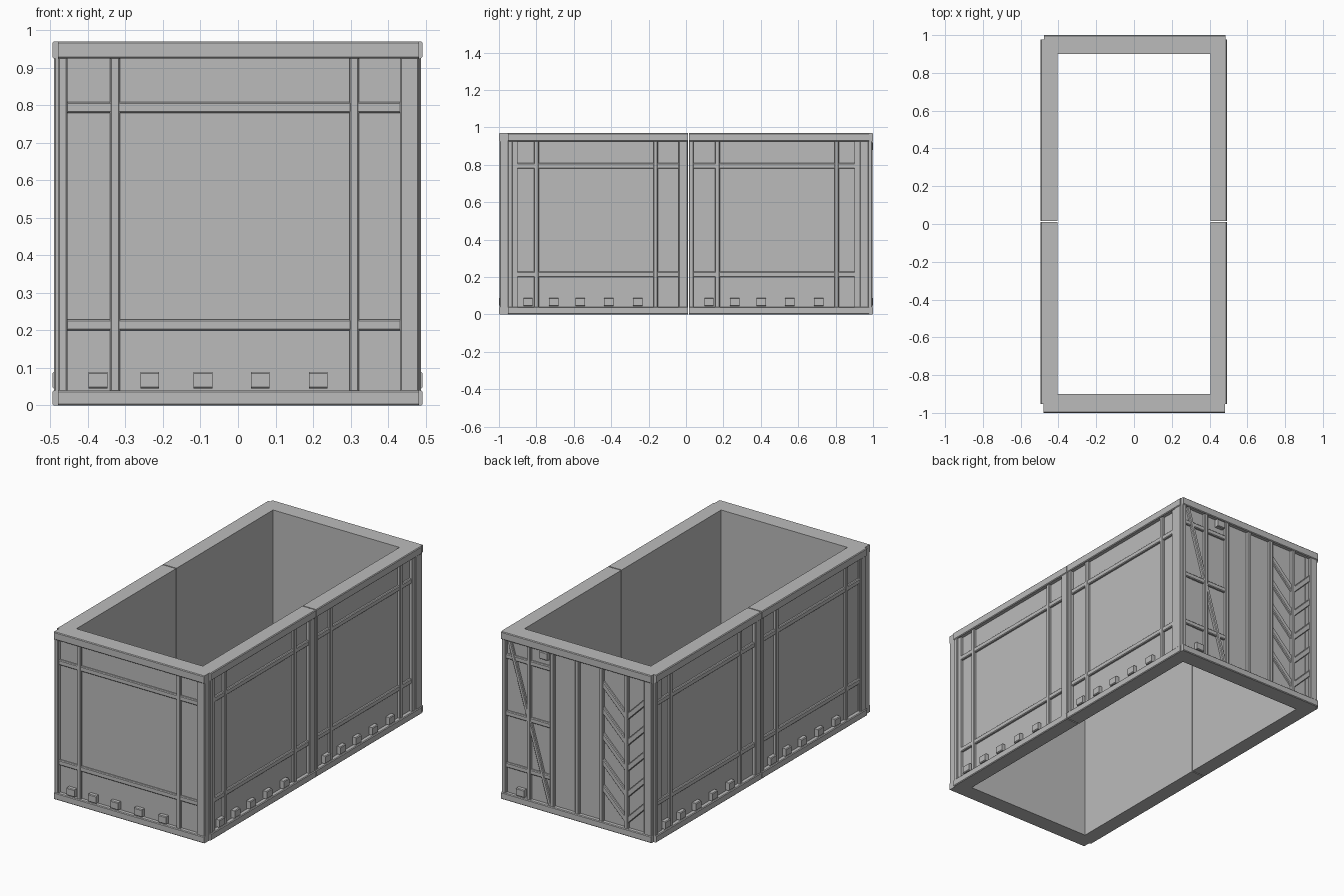
import bpy, bmesh
from math import pi
from mathutils import Vector

cube = bpy.data.objects.get("Cube")
if cube:
    bpy.data.objects.remove(cube)

grey = bpy.data.materials.new("plain_grey")
grey.use_nodes = True
grey.diffuse_color = (0.5, 0.5, 0.5, 1)
grey.node_tree.nodes["Principled BSDF"].inputs["Base Color"].default_value = (0.5, 0.5, 0.5, 1)

HEIGHT = 0.97
RECESS = 0.024      # depth of the sunken panel behind the outer plane
BEAM_TOP, BEAM_BOTTOM = 0.925, 0.04


def strut(bm, start, end, width, top, bevel=0.004):
    """Bar with sloped sides along a line on the wall; top is its depth from the outer plane."""
    a, b = Vector((start[0], 0, start[1])), Vector((end[0], 0, end[1]))
    side = (b - a).normalized().cross(Vector((0, 1, 0)))
    half = width / 2
    profile = [(-half, RECESS + 0.01), (-half, top + bevel), (bevel - half, top),
               (half - bevel, top), (half, top + bevel), (half, RECESS + 0.01)]
    rings = [[bm.verts.new(p + side * s + Vector((0, d, 0))) for s, d in profile] for p in (a, b)]
    n = len(profile)
    for i in range(n):
        j = (i + 1) % n
        bm.faces.new((rings[0][i], rings[0][j], rings[1][j], rings[1][i]))
    bm.faces.new(rings[0])
    bm.faces.new(rings[1])


def upright(bm, left, right, top, low=BEAM_BOTTOM, high=BEAM_TOP):
    u = (left + right) / 2
    strut(bm, (u, low), (u, high), right - left, top)


def crossbar(bm, left, right, low, high, top):
    z = (low + high) / 2
    strut(bm, (left, z), (right, z), high - low, top)


def part(name, place, fill):
    """Make one object from a fill function; local x runs along the wall, y points inward."""
    bm = bmesh.new()
    fill(bm)
    bmesh.ops.recalc_face_normals(bm, faces=bm.faces)
    mesh = bpy.data.meshes.new(name)
    bm.to_mesh(mesh)
    bm.free()
    mesh.materials.append(grey)
    obj = bpy.data.objects.new(name, mesh)
    obj.location = (place[0], place[1], 0)
    obj.rotation_euler.z = place[2]
    bpy.context.collection.objects.link(obj)


def frame(name, place, length, depth):
    """Wall slab with top and bottom beams and end posts."""
    def slab(bm):
        verts = bmesh.ops.create_cube(bm, size=1)["verts"]
        for v in verts:
            v.co = ((v.co.x + 0.5) * length,
                    RECESS + (v.co.y + 0.5) * (depth - RECESS),
                    (v.co.z + 0.5) * HEIGHT)

    def beams(bm):
        crossbar(bm, 0, length, BEAM_TOP, HEIGHT, 0)
        crossbar(bm, 0, length, 0, BEAM_BOTTOM, 0)

    def posts(bm):
        upright(bm, 0, 0.025, 0.004)
        upright(bm, length - 0.05, length, 0.004)

    part(name + "_slab", place, slab)
    part(name + "_beams", place, beams)
    part(name + "_posts", place, posts)


def block(bm, u, z):
    crossbar(bm, u - 0.025, u + 0.025, z - 0.022, z + 0.022, 0)


def ribbed_wall(name, place, length, depth):
    """Wall with a rib grid and a row of small blocks."""
    def ribs(bm):
        upright(bm, 0.139, 0.165, 0.009)
        upright(bm, 0.777, 0.802, 0.009)
        for z in (0.2, 0.78):
            crossbar(bm, 0.02, length - 0.045, z, z + 0.029, 0.011)

    def blocks(bm):
        for u in (0.107, 0.245, 0.387, 0.539, 0.694):
            block(bm, u, 0.067)

    frame(name, place, length, depth)
    part(name + "_ribs", place, ribs)
    part(name + "_blocks", place, blocks)


# Front and the two wall sections on each long side
ribbed_wall("front_wall", (-0.48, -1, 0), 0.962, 0.1)
ribbed_wall("left_front_wall", (0.492, -0.952, pi / 2), 0.962, 0.087)
ribbed_wall("left_back_wall", (0.492, 0.016, pi / 2), 0.962, 0.087)
ribbed_wall("right_back_wall", (-0.495, 0.978, -pi / 2), 0.962, 0.09)
ribbed_wall("right_front_wall", (-0.495, 0.01, -pi / 2), 0.962, 0.09)

# Back wall: braced bay, plain door bays and chevron bays
back = (0.485, 1, pi)
frame("back_wall", back, 0.962, 0.1)
RIBS = (0.17, 0.32, 0.48, 0.635, 0.795)


def back_ribs(bm):
    for u in RIBS:
        upright(bm, u - 0.012, u + 0.012, 0.006)


def back_braces(bm):
    for z in (0.2, 0.5, 0.83):
        crossbar(bm, 0.02, RIBS[1], z - 0.014, z + 0.014, 0.011)
    strut(bm, (0.045, 0.925), (0.305, 0.04), 0.022, 0.008)


def back_chevrons(bm):
    middle = RIBS[4]
    for i in range(5):
        z = 0.08 + i * 0.15
        strut(bm, (RIBS[3], z + 0.16), (middle, z), 0.03, 0.011)
        strut(bm, (middle, z), (0.925, z + 0.13), 0.03, 0.011)


def back_blocks(bm):
    block(bm, 0.122, 0.067)
    block(bm, 0.27, 0.9)


part("back_wall_ribs", back, back_ribs)
part("back_wall_braces", back, back_braces)
part("back_wall_chevrons", back, back_chevrons)
part("back_wall_blocks", back, back_blocks)
